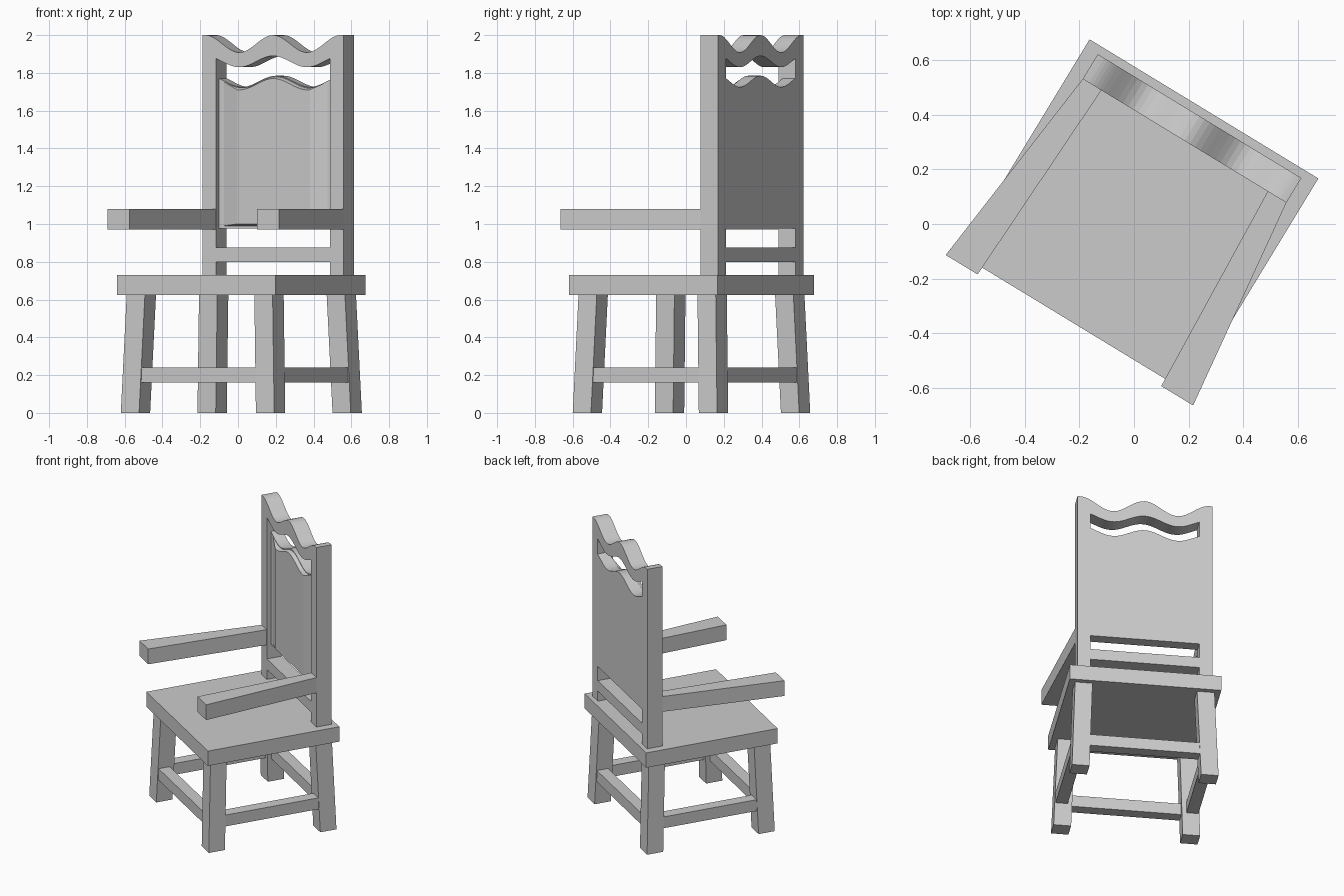
import bpy, bmesh
from math import cos, pi, radians

if "Cube" in bpy.data.objects:
    bpy.data.objects.remove(bpy.data.objects["Cube"])

TURN = radians(-31.3)      # the whole chair is turned about z


def loft(name, ring_a, ring_b):
    """Closed solid between two matching rings of 3D points."""
    bm = bmesh.new()
    a = [bm.verts.new(p) for p in ring_a]
    b = [bm.verts.new(p) for p in ring_b]
    n = len(a)
    bm.faces.new(a)
    bm.faces.new(b[::-1])
    for i in range(n):
        j = (i + 1) % n
        bm.faces.new((a[i], b[i], b[j], a[j]))
    bmesh.ops.recalc_face_normals(bm, faces=bm.faces)
    me = bpy.data.meshes.new(name)
    bm.to_mesh(me)
    bm.free()
    ob = bpy.data.objects.new(name, me)
    ob.rotation_euler.z = TURN
    bpy.context.collection.objects.link(ob)
    return ob


def rect(x0, x1, y0, y1, z):
    return [(x0, y0, z), (x1, y0, z), (x1, y1, z), (x0, y1, z)]


def box(name, x0, x1, y0, y1, z0, z1):
    return loft(name, rect(x0, x1, y0, y1, z0), rect(x0, x1, y0, y1, z1))


def outline(x0, x1, low, high, y, n):
    """Upright outline with wavy lower and upper edges."""
    xs = [x0 + (x1 - x0) * i / n for i in range(n + 1)]
    return [(x, y, low(x)) for x in xs] + [(x, y, high(x)) for x in reversed(xs)]


def wave(base, amp):
    return lambda x: base + amp * cos(2 * pi * min(abs(x), 0.42) / 0.42)


def flat(z):
    return lambda x: z


# Seat
box("seat", -0.491, 0.491, -0.426, 0.494, 0.625, 0.73)

# Splayed legs
MID, LEG = 0.034, 0.113
for sx, side in ((-1, "left"), (1, "right")):
    for sy, end in ((-1, "front"), (1, "back")):
        def foot(out_x, out_y, z):
            xs = sorted((sx * out_x, sx * (out_x - LEG)))
            ys = sorted((MID + sy * out_y, MID + sy * (out_y - LEG)))
            return rect(*xs, *ys, z)
        loft(f"{end}_{side}_leg", foot(0.475, 0.447, 0), foot(0.452, 0.425, 0.626))

# Stretchers between the legs
for s, side, end in ((-1, "left", "front"), (1, "right", "back")):
    xs = sorted((s * 0.463, s * 0.385))
    box(f"{side}_stretcher", *xs, MID - 0.35, MID + 0.35, 0.16, 0.24)
    ys = sorted((MID + s * 0.435, MID + s * 0.357))
    box(f"{end}_stretcher", -0.38, 0.38, *ys, 0.16, 0.24)

# Back posts with the wavy top running through posts and rail
FRONT, BACK, IN, OUT = 0.357, 0.463, 0.353, 0.437
crest = wave(1.954, 0.046)
for s, side in ((-1, "left"), (1, "right")):
    x0, x1 = sorted((s * IN, s * OUT))
    loft(f"{side}_back_post",
         outline(x0, x1, flat(0.73), crest, FRONT, 6),
         outline(x0, x1, flat(0.73), crest, BACK, 6))
under = wave(1.86, 0.03)
loft("top_rail", outline(-IN, IN, under, crest, FRONT, 32),
     outline(-IN, IN, under, crest, BACK, 32))
box("lower_back_rail", -IN, IN, FRONT, BACK, 0.80, 0.875)

# Back panel with a raised, bevelled field
loft("back_panel", outline(-IN, IN, flat(0.975), wave(1.755, 0.03), 0.385, 32),
     outline(-IN, IN, flat(0.975), wave(1.755, 0.03), BACK, 32))
loft("raised_field", outline(-0.226, 0.226, flat(1.0), wave(1.74, 0.03), 0.36, 32),
     outline(-0.325, 0.325, flat(0.99), wave(1.75, 0.03), 0.386, 32))

# Arms, flaring outward to the front
for s, side in ((-1, "left"), (1, "right")):
    def arm(z):
        return [(s * 0.394, -0.456, z), (s * 0.531, -0.456, z),
                (s * OUT, FRONT, z), (s * 0.357, FRONT, z)]
    loft(f"{side}_arm", arm(0.972), arm(1.08))
